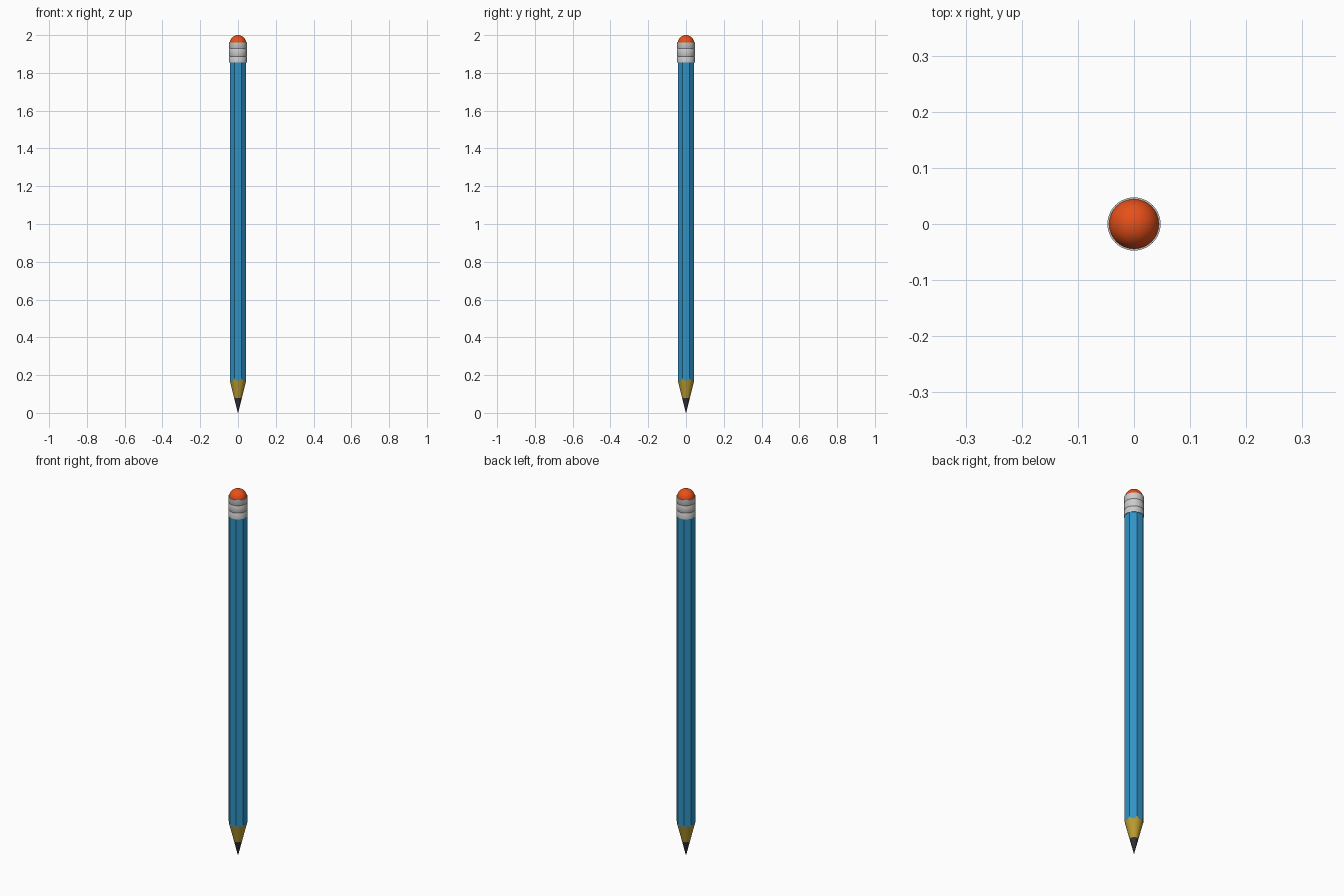
import bpy, bmesh
from math import pi, cos, sin

if "Cube" in bpy.data.objects:
    bpy.data.objects.remove(bpy.data.objects["Cube"])

AP = 0.0436          # flat-to-centre distance of the eight-sided shaft
SLOPE = 3.9          # sharpening cone: height per unit radius
LEAD_Z = 0.08
SHAFT_TOP = 1.86
PER_SIDE = 10
N = 8 * PER_SIDE


def material(name, rgb):
    m = bpy.data.materials.new(name)
    m.diffuse_color = (*rgb, 1)
    m.use_nodes = True
    m.node_tree.nodes["Principled BSDF"].inputs["Base Color"].default_value = m.diffuse_color
    return m


def ring(radius, z):
    """Ring of N points; radius and z may depend on the angle."""
    pts = []
    for i in range(N):
        a = 2 * pi * i / N + pi / 8
        r = radius(a) if callable(radius) else radius
        pts.append((r * cos(a), r * sin(a), z(r) if callable(z) else z))
    return pts


def loft(name, rings, mat=None):
    """Skin a stack of rings from bottom to top and cap both ends."""
    bm = bmesh.new()
    rows = [[bm.verts.new(p) for p in r] for r in rings]
    for lo, hi in zip(rows, rows[1:]):
        for i in range(N):
            j = (i + 1) % N
            bm.faces.new((lo[i], lo[j], hi[j], hi[i]))
    for row, z in ((rows[0], rings[0][0][2]), (rows[-1], rings[-1][0][2])):
        c = bm.verts.new((0, 0, z))
        for i in range(N):
            bm.faces.new((row[i], row[(i + 1) % N], c))
    bmesh.ops.recalc_face_normals(bm, faces=bm.faces)
    me = bpy.data.meshes.new(name)
    bm.to_mesh(me)
    bm.free()
    ob = bpy.data.objects.new(name, me)
    bpy.context.collection.objects.link(ob)
    if mat:
        me.materials.append(mat)
    bpy.ops.object.select_all(action='DESELECT')
    ob.select_set(True)
    bpy.context.view_layer.objects.active = ob
    bpy.ops.object.shade_smooth_by_angle(angle=pi / 6)
    return ob


def octagon(a):
    """Polar radius of the shaft's octagonal section."""
    d = (a - pi / 8) % (pi / 4) - pi / 8
    return AP / cos(d)


def cone_z(r):
    return r * SLOPE


# Painted shaft with scalloped lower edge where the cone cuts the flats
loft("shaft", [ring(octagon, cone_z), ring(octagon, SHAFT_TOP)],
     material("blue_paint", (0.03, 0.29, 0.56)))

# Sharpened wood cone
loft("wood_cone", [ring(LEAD_Z / SLOPE, LEAD_Z), ring(octagon, cone_z)],
     material("wood", (0.5, 0.34, 0.03)))

# Lead point
loft("lead", [ring(0.0006, 0.0), ring(LEAD_Z / SLOPE, LEAD_Z)],
     material("graphite", (0.03, 0.03, 0.035)))

# Metal ferrule with two fine grooves
R = 0.0473
profile = [(R, 1.855)]
for g in (1.888, 1.928):
    profile += [(R, g - 0.003), (R - 0.0015, g), (R, g + 0.003)]
profile += [(R, 1.96)]
loft("ferrule", [ring(r, z) for r, z in profile])

# Domed eraser
E = 0.0445
dome = [(E * cos(t), 2 - E + E * sin(t)) for t in (pi / 2 * k / 12 for k in range(12))]
dome.append((0.0005, 2.0))
loft("eraser", [ring(r, z) for r, z in dome],
     material("orange_rubber", (0.8, 0.08, 0.01)))
